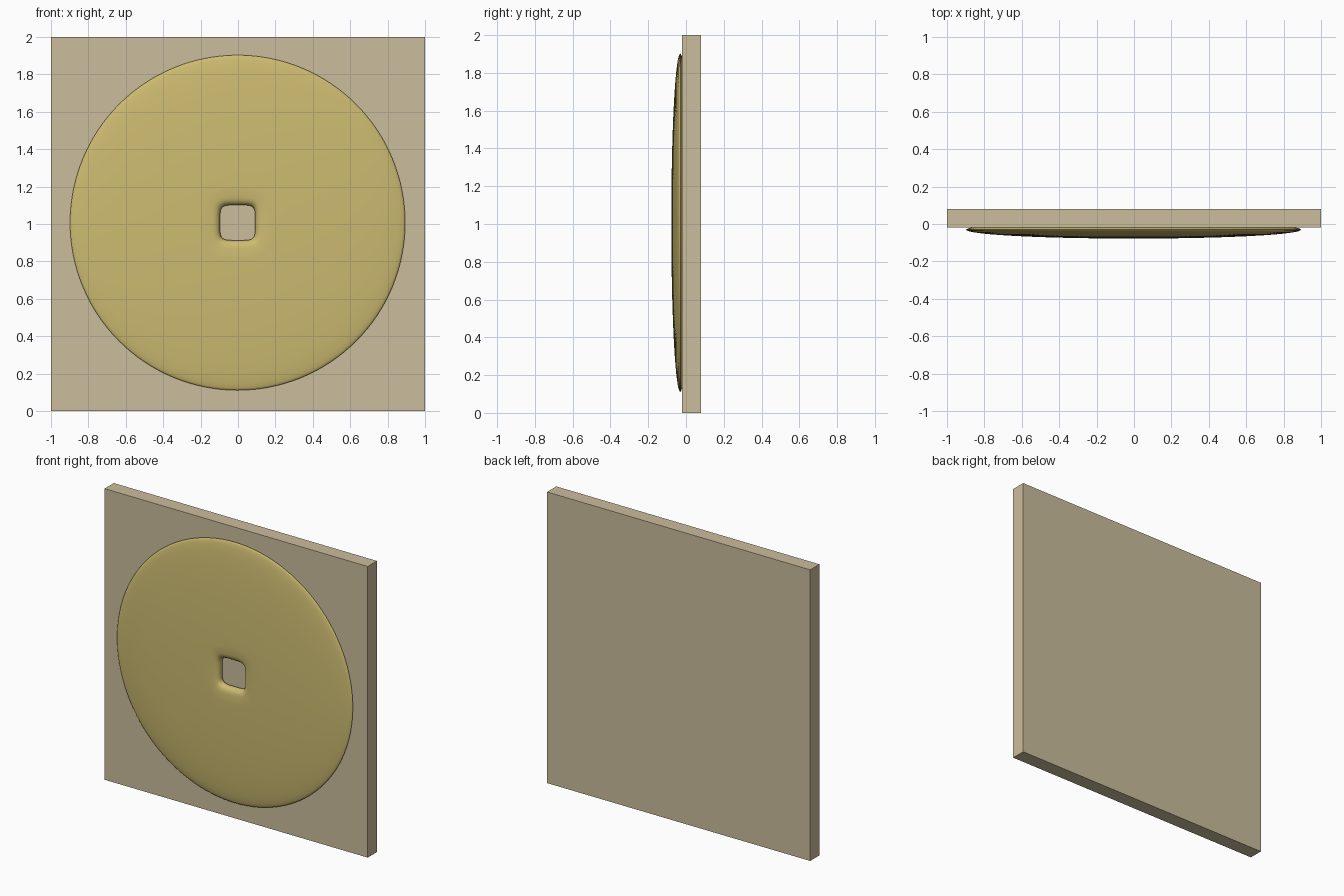
import bpy, bmesh, math

if "Cube" in bpy.data.objects:
    bpy.data.objects.remove(bpy.data.objects["Cube"])

def material(name, rgb):
    m = bpy.data.materials.new(name)
    m.diffuse_color = (*rgb, 1)
    m.use_nodes = True
    m.node_tree.nodes["Principled BSDF"].inputs["Base Color"].default_value = m.diffuse_color
    return m

stone = material("pale stone", (0.60, 0.51, 0.34))
gold = material("dull gold", (0.61, 0.50, 0.165))

def finish(name, bm, mat):
    bmesh.ops.recalc_face_normals(bm, faces=bm.faces)
    me = bpy.data.meshes.new(name)
    bm.to_mesh(me)
    bm.free()
    ob = bpy.data.objects.new(name, me)
    bpy.context.collection.objects.link(ob)
    me.materials.append(mat)
    return ob

# Square backing plate
bm = bmesh.new()
bmesh.ops.create_cube(bm, size=1)
for v in bm.verts:
    v.co = (v.co.x * 2, v.co.y * 0.1 + 0.03, v.co.z * 2 + 1)
finish("backing_plate", bm, stone)

# Domed disc with a rounded square hole
N, R, HOLE, CX, CZ = 128, 0.896, 0.094, -0.002, 1.007

def hole_radius(a):
    return HOLE / (abs(math.cos(a)) ** 5 + abs(math.sin(a)) ** 5) ** 0.2

def dome(r):
    return -0.030 - 0.048 * math.sqrt(max(0, 1 - (r / R) ** 2))

# rings: (roundness 0..1, offset from hole or circle radius, y)
rings = [(0, 0.012, -0.02), (0, 0.002, -0.030), (0, 0, -0.042), (0, 0.004, -0.055),
         (0, 0.012, -0.065), (0, 0.025, -0.072), (0, 0.042, -0.076)]
rings += [(0.5, 0.2, dome(0.2)), (1, 0.28, dome(0.28))]
for i in range(1, 17):                      # dome, denser towards the rim
    a = math.asin(0.28 / R)
    r = R * math.sin(a + (math.pi / 2 - a) * i / 16)
    rings.append((1, r, dome(r)))
rings += [(1, R - 0.004, -0.027), (1, R - 0.012, -0.023), (1, R - 0.025, -0.02)]

bm = bmesh.new()
loops = []
for roundness, off, y in rings:
    loop = []
    for k in range(N):
        a = 2 * math.pi * k / N
        if roundness == 0:
            r = hole_radius(a) + off
        else:
            r = off * roundness + (1 - roundness) * (hole_radius(a) + off - HOLE)
        loop.append(bm.verts.new((CX + r * math.cos(a), y, CZ + r * math.sin(a))))
    loops.append(loop)
# Close the flat back by joining the last ring to the first
for A, B in zip(loops, loops[1:] + loops[:1]):
    for k in range(N):
        j = (k + 1) % N
        bm.faces.new((A[k], A[j], B[j], B[k]))
disc = finish("domed_disc", bm, gold)
bpy.context.view_layer.objects.active = disc
disc.select_set(True)
bpy.ops.object.shade_smooth_by_angle(angle=math.radians(50))
